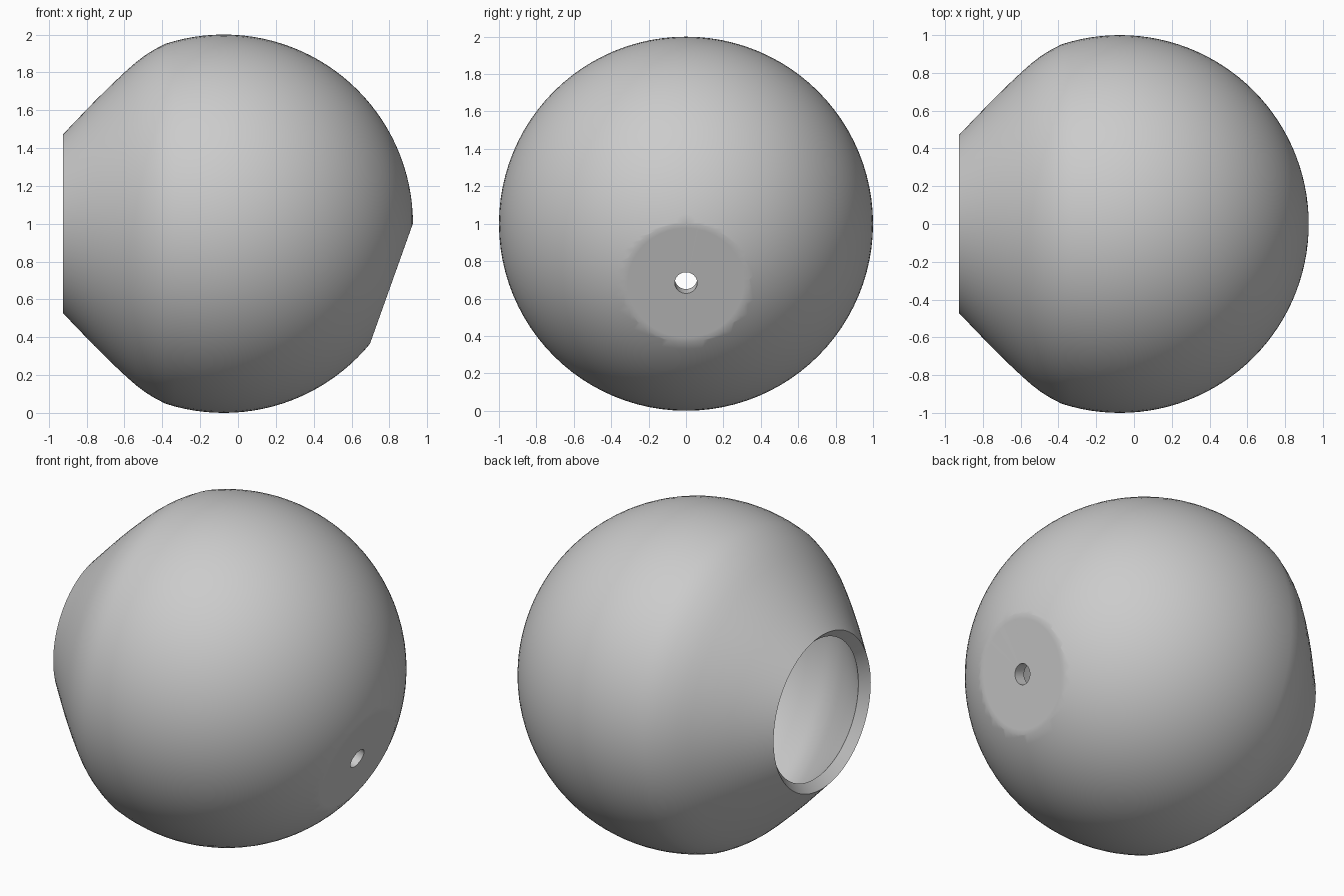
import bpy, bmesh, math
from mathutils import Vector

old = bpy.data.objects.get("Cube")
if old:
    bpy.data.objects.remove(old, do_unlink=True)

WALL = 0.07
CENTRE = Vector((-0.075, 0, 1))
FLAT_DIR = Vector((0.942, 0, -0.336)).normalized()
FLAT_CENTRE = CENTRE + FLAT_DIR * 0.941

# Single grey material
grey = bpy.data.materials.new("plain grey")
grey.use_nodes = True
colour = (0.6, 0.6, 0.6, 1)
grey.diffuse_color = colour
grey.node_tree.nodes["Principled BSDF"].inputs["Base Color"].default_value = colour

# Profile (x, radius): round body, then a straight taper to the mouth
profile = []
for i in range(37):
    a = math.radians(i * 3)
    profile.append((CENTRE.x + math.cos(a), math.sin(a)))
profile += [(-0.44, 0.922), (-0.49, 0.891), (-0.54, 0.853), (-0.59, 0.809),
            (-0.67, 0.734), (-0.76, 0.645), (-0.926, 0.472)]

# Lathe the profile around the x axis
bm = bmesh.new()
verts = [bm.verts.new((x, 0, 1 + r)) for x, r in profile]
edges = [bm.edges.new(pair) for pair in zip(verts, verts[1:])]
bmesh.ops.spin(bm, geom=verts + edges, cent=CENTRE, axis=(1, 0, 0),
               angle=math.tau, steps=96, use_duplicate=False)
bmesh.ops.remove_doubles(bm, verts=bm.verts, dist=0.0005)

# Slice off the flat facet
cut = bmesh.ops.bisect_plane(bm, geom=bm.verts[:] + bm.edges[:] + bm.faces[:],
                             dist=0.0005, plane_co=FLAT_CENTRE,
                             plane_no=FLAT_DIR, clear_outer=True)
loop = [e for e in bm.edges if e.is_boundary and e.verts[0].co.x > 0]

# Fill the facet with rings that end at the small round hole
for radius in (0.31, 0.06):
    ring = bmesh.ops.extrude_edge_only(bm, edges=loop)["geom"]
    for v in ring:
        if isinstance(v, bmesh.types.BMVert):
            v.co = FLAT_CENTRE + (v.co - FLAT_CENTRE).normalized() * radius
    loop = [e for e in ring if isinstance(e, bmesh.types.BMEdge) and e.is_boundary]
bmesh.ops.recalc_face_normals(bm, faces=bm.faces)

# Make sure the open shell faces outward
top = max(bm.faces, key=lambda f: f.calc_center_median().z)
if top.normal.z < 0:
    bmesh.ops.reverse_faces(bm, faces=bm.faces)

mesh = bpy.data.meshes.new("hollow_shell")
bm.to_mesh(mesh)
bm.free()
mesh.materials.append(grey)
shell = bpy.data.objects.new("hollow_shell", mesh)
bpy.context.collection.objects.link(shell)

# Give the shell its wall thickness
solid = shell.modifiers.new("wall", "SOLIDIFY")
solid.thickness = WALL
solid.offset = -1
solid.use_even_offset = True

bpy.context.view_layer.objects.active = shell
shell.select_set(True)
bpy.ops.object.modifier_apply(modifier="wall")
bpy.ops.object.shade_smooth_by_angle(angle=math.radians(35))
